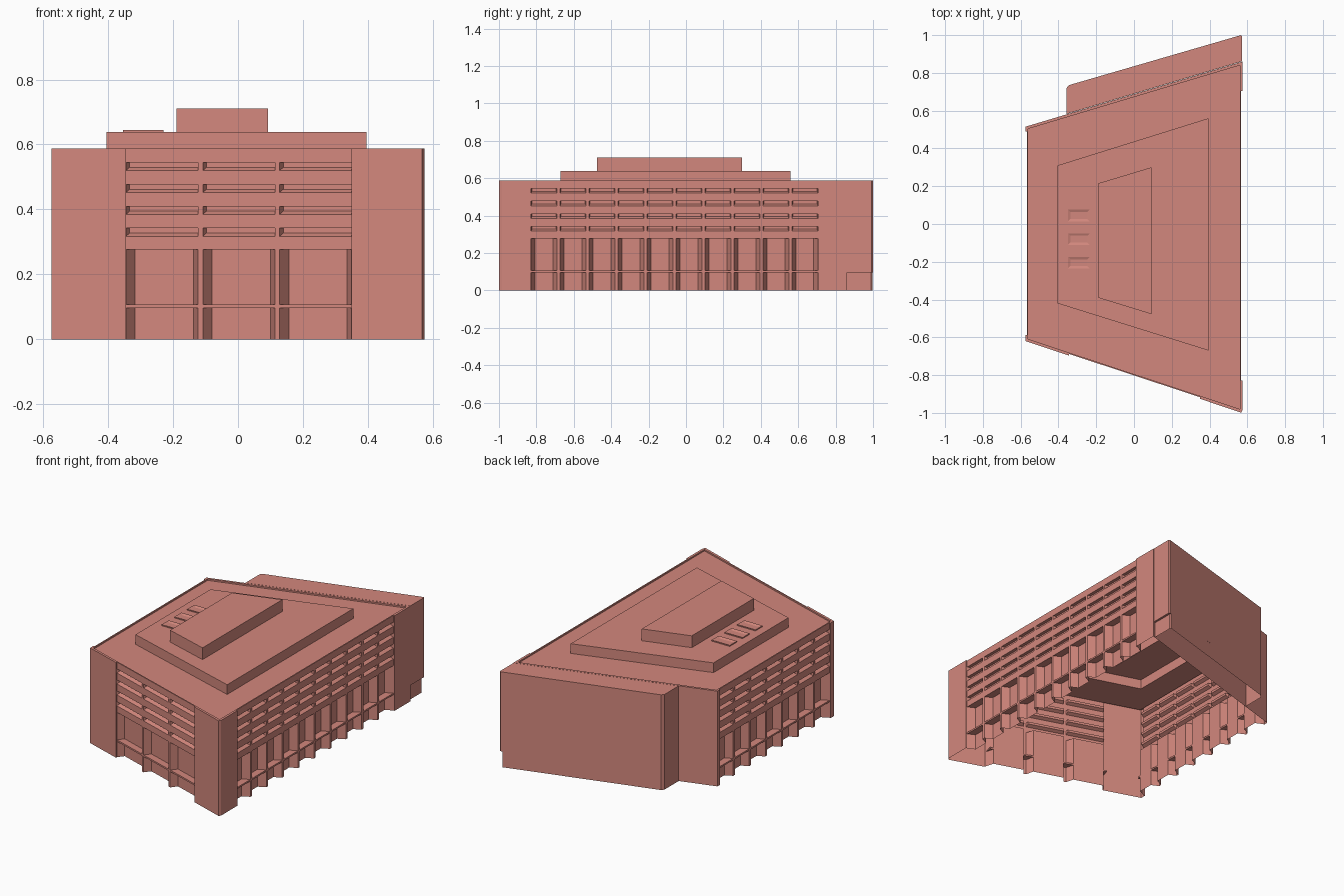
import bpy, bmesh
from mathutils import Vector

if "Cube" in bpy.data.objects:
    bpy.data.objects.remove(bpy.data.objects["Cube"])

brick = bpy.data.materials.new("terracotta")
brick.diffuse_color = (0.65, 0.245, 0.205, 1)
brick.use_nodes = True
brick.node_tree.nodes["Principled BSDF"].inputs["Base Color"].default_value = brick.diffuse_color

X, TOP, STEP = 0.575, 0.587, 0.008      # half width, wall height, pier projection
GROUND, DEPTH = 0.277, 0.045            # arcade height and depth


def front_y(x, e=0):
    return -0.62 - (x + X) * 0.3304 + 1.05 * e


def back_y(x, e=0):
    return 0.515 + (x + X) * 0.3 - 1.05 * e


def outline(e):
    """Footprint trapezoid inset by e, counterclockwise from front left."""
    a, b = -X + e, X - e
    return [(a, front_y(a, e)), (b, front_y(b, e)), (b, back_y(b, e)), (a, back_y(a, e))]


def face(bm, pts):
    bm.faces.new([bm.verts.new(p) for p in pts])


def finish(name, bm):
    bmesh.ops.remove_doubles(bm, verts=bm.verts, dist=0.0002)
    me = bpy.data.meshes.new(name)
    bm.to_mesh(me)
    bm.free()
    me.materials.append(brick)
    ob = bpy.data.objects.new(name, me)
    bpy.context.collection.objects.link(ob)


def walls(bm, path, z0, z1):
    for p, q in zip(path, path[1:]):
        face(bm, [(*p, z0), (*q, z0), (*q, z1), (*p, z1)])


def stack(name, rings, floor=False):
    """Bridge a list of (polygon, z) loops into a stepped shell."""
    bm = bmesh.new()
    for (a, za), (b, zb) in zip(rings, rings[1:]):
        n = len(a)
        for i in range(n):
            j = (i + 1) % n
            face(bm, [(*a[i], za), (*a[j], za), (*b[j], zb), (*b[i], zb)])
    p, z = rings[-1]
    face(bm, [(*c, z) for c in p])
    if floor:
        p, z = rings[0]
        face(bm, [(*c, z) for c in reversed(p)])
    finish(name, bm)


def facade(name, p, q, bays, lean=None):
    """Window wall from p to q: slot windows above an arcade of wedge columns."""
    p, q = Vector((*p, 0)), Vector((*q, 0))
    u = (q - p).normalized()
    inward = Vector((-u.y, u.x, 0))
    deep = Vector(lean) if lean else inward
    length = (q - p).length
    m = 0.008                                # half width of a column front
    w = (length + 2 * m) / bays              # end columns vanish behind the piers
    bm = bmesh.new()

    def pt(s, z, d=0, axis=inward):
        return p + u * s + axis * d + Vector((0, 0, z))

    def quad(s0, s1, z0, z1):
        face(bm, [pt(s0, z0), pt(s1, z0), pt(s1, z1), pt(s0, z1)])

    def recess(s0, s1, z0, z1, d, splay, sill, axis, floor=True):
        f = [pt(s0, z0), pt(s1, z0), pt(s1, z1), pt(s0, z1)]
        b = [pt(s0 + splay, z0 + sill, d, axis), pt(s1 - splay, z0 + sill, d, axis),
             pt(s1 - splay, z1, d, axis), pt(s0 + splay, z1, d, axis)]
        face(bm, b)
        for i in range(0 if floor else 1, 4):
            j = (i + 1) % 4
            face(bm, [f[i], f[j], b[j], b[i]])

    slots = [(0.317 + 0.0675 * i, 0.342 + 0.0675 * i) for i in range(4)]
    levels = [GROUND] + [z for s in slots for z in s] + [TOP]
    for k in range(bays):
        s0, s1 = k * w, (k + 1) * w - 2 * m
        if k < bays - 1:
            quad(s1, s1 + 2 * m, 0, GROUND)             # column front
            for z0, z1 in zip(levels, levels[1:]):
                quad(s1, s1 + 2 * m, z0, z1)
        for i in range(0, len(levels) - 1, 2):          # spandrels
            quad(s0, s1, levels[i], levels[i + 1])
        for z0, z1 in slots:
            recess(s0, s1, z0, z1, 0.02, 0.005, 0.01, inward)
        recess(s0, s1, 0, GROUND, DEPTH, 0.022, 0, deep, floor=False)
    finish(name, bm)

    # thin mezzanine ledge across the arcade
    base = [pt(0, 0), pt(length, 0), pt(length, 0, DEPTH, deep), pt(0, 0, DEPTH, deep)]
    poly = [(v.x, v.y) for v in base]
    stack(name + "_ledge", [(poly, 0.097), (poly, 0.107)], floor=True)


def pier(name, path, inner):
    """Projecting wall strip along path, with a flat top back to the inner corners."""
    bm = bmesh.new()
    walls(bm, path, 0, TOP)
    face(bm, [(*c, TOP) for c in path + inner])
    finish(name, bm)


O, I = outline(0), outline(STEP)
XL, XR = -0.345, 0.35            # front facade span
RY0, RY1 = -0.828, 0.705         # right facade span
LY0, LY1 = -0.588, 0.49          # left facade span
xi = X - STEP

# Window facades
facade("front_facade", (XL, front_y(XL, STEP)), (XR, front_y(XR, STEP)), 3, (0.16, 0.96, 0))
facade("right_facade", (xi, RY0), (xi, RY1), 10)
facade("left_facade", (-xi, LY1), (-xi, LY0), 7)

# Corner piers and plain back wall
pier("front_left_pier",
     [(-xi, LY0), (-X, LY0), O[0], (XL, front_y(XL)), (XL, front_y(XL, STEP))], [I[0]])
pier("front_right_pier",
     [(XR, front_y(XR, STEP)), (XR, front_y(XR)), (0.567, front_y(0.571)),
      (X, -0.985), (X, RY0), (xi, RY0)], [I[1]])
pier("back_wall",
     [(xi, RY1), (X, RY1), O[2], O[3], (-X, LY1), (-xi, LY1)], [I[3], I[2]])

# Stepped roof with parapet and two penthouse tiers
lower = [(-0.405, -0.42), (0.395, -0.67), (0.395, 0.56), (-0.405, 0.31)]
upper = [(-0.19, -0.39), (0.092, -0.477), (0.092, 0.30), (-0.19, 0.215)]
P = outline(0.015)
stack("stepped_roof", [(I, TOP), (P, TOP), (P, 0.578), (lower, 0.578), (lower, 0.638),
                       (upper, 0.638), (upper, 0.711)])


# Skylights: shallow curbs with sunken panes
def rect(x, y, a, b):
    return [(x - a, y - b), (x + a, y - b), (x + a, y + b), (x - a, y + b)]


for i, y in enumerate((0.045, -0.08, -0.205)):
    o, n = rect(-0.292, y, 0.062, 0.035), rect(-0.292, y, 0.058, 0.031)
    c = rect(-0.292, y, 0.045, 0.018)
    stack("skylight_%d" % (i + 1), [(o, 0.638), (o, 0.644), (n, 0.644), (c, 0.639)])


# Rear tower against the back wall, with a slightly recessed base on its right side
def tower(x1):
    return [(-0.357, back_y(-0.357, -0.002)), (x1, back_y(x1, -0.002)),
            (x1, 0.993 - (0.573 - x1) * 0.3), (x1 - 0.006, 1.0 - (0.573 - x1) * 0.3),
            (-0.345, 0.735), (-0.357, 0.72)]


stack("rear_tower", [(tower(0.56), 0), (tower(0.56), 0.097),
                     (tower(0.573), 0.097), (tower(0.573), TOP)])
